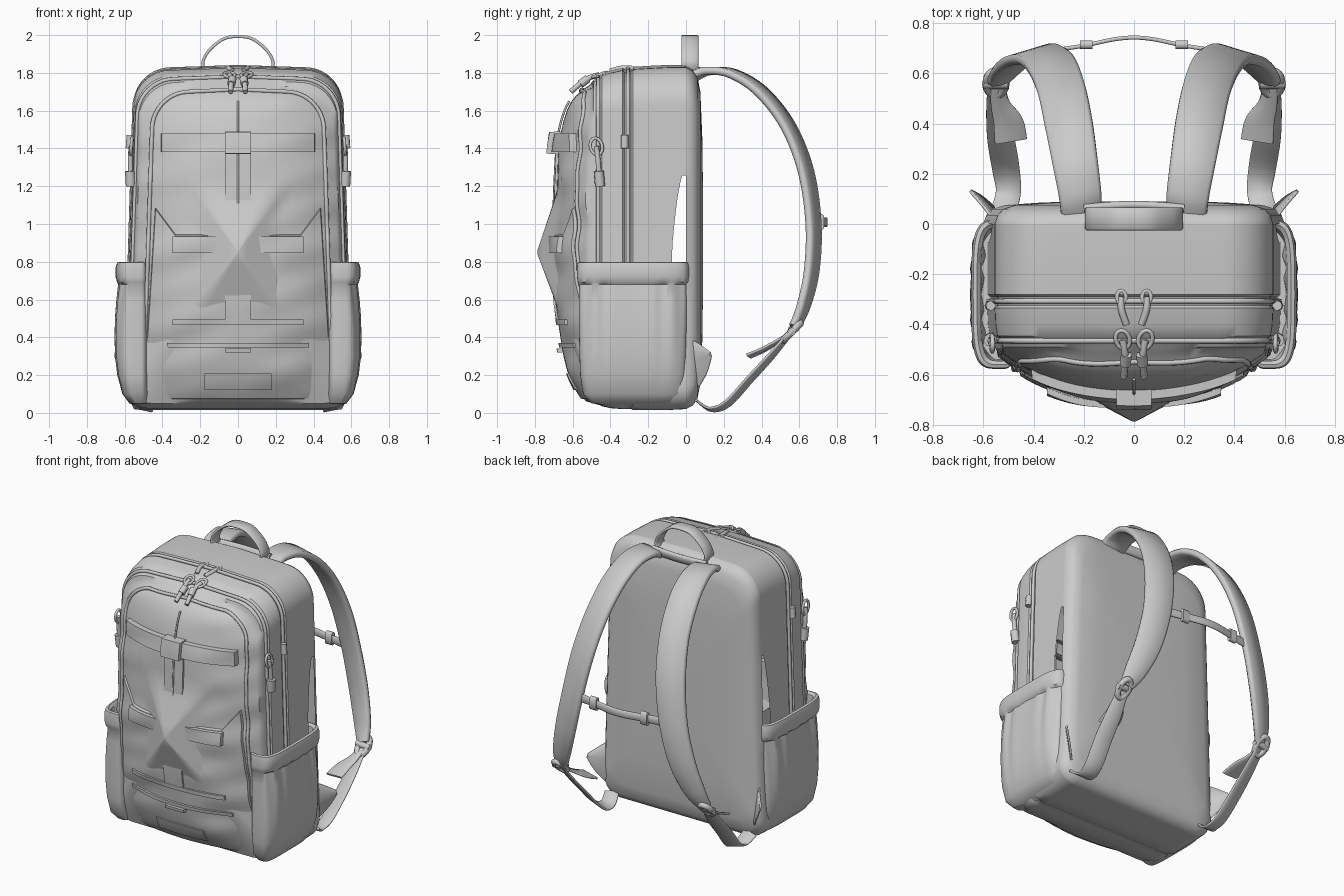
import bpy, bmesh, math
from mathutils import Vector

if "Cube" in bpy.data.objects:
    bpy.data.objects.remove(bpy.data.objects["Cube"])


def mesh(name, verts, faces, angle=40):
    me = bpy.data.meshes.new(name)
    me.from_pydata([tuple(v) for v in verts], [], faces)
    bm = bmesh.new()
    bm.from_mesh(me)
    bmesh.ops.recalc_face_normals(bm, faces=bm.faces)
    bm.to_mesh(me)
    bm.free()
    me.shade_smooth()
    me.set_sharp_from_angle(angle=math.radians(angle))
    ob = bpy.data.objects.new(name, me)
    bpy.context.collection.objects.link(ob)
    return ob


def loft(name, rings, caps=True, skip=None, angle=40):
    n = len(rings[0])
    verts = [v for r in rings for v in r]
    faces = []
    for i in range(len(rings) - 1):
        for j in range(n):
            k = (j + 1) % n
            f = (i*n + j, i*n + k, (i+1)*n + k, (i+1)*n + j)
            if not (skip and skip(i, [verts[q] for q in f])):
                faces.append(f)
    if caps:
        faces += [tuple(range(n)), tuple(range(len(verts) - n, len(verts)))]
    return mesh(name, verts, faces, angle)


def spline(pts, n=8):
    out = []
    for i in range(len(pts) - 1):
        a, b, c, d = pts[max(i-1, 0)], pts[i], pts[i+1], pts[min(i+2, len(pts)-1)]
        for k in range(n):
            t = k / n
            out.append(tuple(.5*(2*q + (r-p)*t + (2*p-5*q+4*r-s)*t*t + (3*q-p-3*r+s)*t**3)
                             for p, q, r, s in zip(a, b, c, d)))
    return out + [tuple(pts[-1])]


def ribbon(name, pts, side, thick, n=8):
    """Sweep a rounded strip along points (x, y, z, width)."""
    P = spline(pts, n)
    rings = []
    for i, p in enumerate(P):
        t = (Vector(P[min(i+1, len(P)-1)][:3]) - Vector(P[max(i-1, 0)][:3])).normalized()
        s = Vector(side)
        s = (s - t*s.dot(t)).normalized()
        u, w, h, c = t.cross(s), p[3]/2, thick/2, Vector(p[:3])
        e = min(h, w) * .6
        prof = [(-w, -h+e), (-w+e, -h), (0, -h), (w-e, -h), (w, -h+e),
                (w, h-e), (w-e, h), (0, h), (-w+e, h), (-w, h-e)]
        rings.append([c + s*a + u*b for a, b in prof])
    return loft(name, rings, angle=60)


def tube(name, pts, r, closed=False):
    cu = bpy.data.curves.new(name, 'CURVE')
    cu.dimensions, cu.bevel_depth, cu.bevel_resolution, cu.use_fill_caps = '3D', r, 2, True
    sp = cu.splines.new('POLY')
    sp.points.add(len(pts) - 1)
    for q, p in zip(sp.points, pts):
        q.co = (*p, 1)
    sp.use_cyclic_u, sp.use_smooth = closed, True
    ob = bpy.data.objects.new(name, cu)
    bpy.context.collection.objects.link(ob)
    return ob


# Shape of the front face: side profile plus sideways curve and cloth folds
PROFILE = spline([(0, -.46), (.06, -.53), (.2, -.605), (.4, -.65), (.7, -.685), (1, -.69),
                  (1.3, -.68), (1.5, -.66), (1.66, -.6), (1.76, -.48), (1.85, -.4)])


def front(x, z):
    for a, b in zip(PROFILE, PROFILE[1:]):
        if z <= b[0]:
            break
    y = a[1] + (b[1]-a[1]) * (z-a[0]) / (b[0]-a[0])
    fold = .006*math.sin(17*z + 7*abs(x)) + .004*math.sin(31*z - 9*x)
    return y + .14*(abs(x)/.5)**2.5 + fold*min(1, 4*abs(x))


def half_outline(inset, zt, zb=.02):
    """Right half of the pack's front outline, bottom centre to top centre."""
    wb, wt, rb, rt = .6-inset, .555-inset, .12, .2
    pts = [((wb-rb)*i/10, zb) for i in range(10)]
    for i in range(8):
        a = math.pi/2*i/8
        pts.append((wb-rb + rb*math.sin(a), zb+rb - rb*math.cos(a)))
    for i in range(36):
        t = i/36
        pts.append((wb + (wt-wb)*t, zb+rb + (zt-rt-zb-rb)*t))
    for i in range(10):
        a = math.pi/2*i/10
        pts.append((wt-rt + rt*math.cos(a), zt-rt + rt*math.sin(a)))
    return pts + [((wt-rt)*(1 - i/10), zt + .012*i/10) for i in range(11)]


def outline(*a):
    h = half_outline(*a)
    return h + [(-x, z) for x, z in h[-2:0:-1]]


# Main body: back panel, side walls with zip grooves, domed front
rings = []
for s, y in [(.01, .09), (.3, .09), (.6, .086), (.85, .076), (.94, .06), (.98, .035)]:
    rings.append([(x*s, y, .9 + (z-.9)*s) for x, z in outline(0, 1.83)])
gap = len(rings)
for y, ins, zt, zb in [(0, 0, 1.83, .02), (-.003, 0, 1.83, .02), (-.1, 0, 1.83, .015),
                       (-.2, 0, 1.825, .015), (-.28, 0, 1.82, .015), (-.29, .012, 1.808, .02),
                       (-.325, .012, 1.805, .02), (-.335, 0, 1.815, .02), (-.4, .003, 1.8, .025),
                       (-.445, .01, 1.785, .035), (-.455, .024, 1.77, .04), (-.49, .03, 1.75, .05)]:
    rings.append([(x, y, z) for x, z in outline(ins, zt, zb)])
in_gap = lambda x, z: abs(x) > .5 and .6 < z < 1.28
rings[gap+1] = [(x, y - .07*min(1, math.sqrt((1.28-z)/.4)) if in_gap(x, z) else y, z)
                for x, y, z in rings[gap+1]]
for s in [.985, .96, .93, .89, .84, .78, .7, .62, .54, .45, .36, .27, .18, .09, .01]:
    ring = [(x*s, .85 + (z-.85)*s) for x, z in outline(.03, 1.74, .05)]
    rings.append([(x, min(front(x, z), -.49 - .3*(1-s)), z) for x, z in ring])
loft("pack_body", rings,
     skip=lambda i, f: i == gap and all(in_gap(v[0], v[2]) for v in f))

# Zip piping arching over the pack
for name, y, ins, zt in [("rear_zip", -.307, .006, 1.811), ("front_zip", -.465, .022, 1.768)]:
    h = [(x, z) for x, z in half_outline(ins, zt) if z > .6]
    tube(name, [(x, y, z) for x, z in h + [(-x, z) for x, z in h[-2::-1]]], .011)
rim = [(x, z) for x, z in half_outline(.1, 1.7) if z > .3]
tube("front_panel_piping", [(x, front(x, z) - .004, z) for x, z in
                            rim + [(-x, z) for x, z in rim[-2::-1]]], .011)


# Panels and bands laid on the front face
def patch(name, wb, z0, wt, z1, off, nx=24, nz=12, ear=0):
    us = [0, .006] + [i/nx for i in range(1, nx)] + [.994, 1]
    vs = [0, .02] + [i/nz for i in range(1, nz)] + [.98, 1]
    verts, faces, m = [], [], len(us)
    for v in vs:
        for u in us:
            x = (2*u - 1)*(wb + (wt-wb)*v)
            z = z0 + (z1 - z0 + ear*max(0, abs(2*u-1) - .75)*4)*v
            edge = u in (0, 1) or v in (0, 1)
            verts.append((x, front(x, z) + (.015 if edge else -off), z))
    for i in range(len(vs) - 1):
        faces += [(i*m+j, i*m+j+1, (i+1)*m+j+1, (i+1)*m+j) for j in range(m-1)]
    mesh(name, verts, faces)


for args in [("front_pocket", .49, .3, .44, .95, .015, 32, 20, .15),
             ("front_base_panel", .52, .07, .39, .36, .016),
             ("upper_band", .41, 1.38, .41, 1.48, .035, 24, 4),
             ("lower_band", .35, .845, .35, .935, .04, 24, 4),
             ("upper_band_buckle", .07, 1.37, .07, 1.49, .062, 6, 4),
             ("lower_band_buckle", .065, .85, .065, .95, .056, 6, 4),
             ("pocket_trim", .35, .465, .35, .495, .028, 24, 3),
             ("base_trim", .38, .345, .38, .37, .03, 24, 3),
             ("base_tag", .07, .32, .07, .342, .045, 6, 3),
             ("base_patch", .18, .12, .18, .21, .026, 12, 5),
             ("centre_strip_lower", .07, .48, .07, .86, .026, 6, 14),
             ("centre_strip_upper", .07, .93, .07, 1.4, .012, 6, 14)]:
    patch(*args)
tube("centre_seam", [(0, front(0, z/40) - .012, z/40) for z in range(38, 67)], .006)

# Side pockets with elastic hem and gathers
POCKET = [(.03, .5, .02), (.05, .575, .22), (.1, .612, .265), (.2, .638, .28), (.3, .649, .284),
          (.4, .65, .286), (.5, .647, .287), (.6, .638, .287), (.68, .628, .286), (.692, .64, .294),
          (.72, .648, .297), (.77, .648, .297), (.795, .64, .293), (.8, .625, .28), (.785, .61, .265),
          (.68, .6, .26)]
for sx, side in [(1, "right"), (-1, "left")]:
    rings = []
    for z, xo, hy in POCKET:
        ring = []
        for k in range(96):
            a = math.tau*k/96
            c, s = math.cos(a), math.sin(a)
            px = .53 + (xo-.53)*math.copysign(abs(c)**.5, c) if c > 0 else .53 - .06*abs(c)**.5
            py = -.28 + hy*math.copysign(abs(s)**.5, s)
            if .15 < z < .69 and c > 0:
                px += .007*math.sin(py*62)*(z-.1)/.6
            ring.append((sx*px, py, z))
        rings.append(ring)
    loft(side + "_side_pocket", rings)

    # Shoulder strap, adjuster and lower webbing
    M = lambda pts: [(sx*p[0], *p[1:]) for p in pts]
    ribbon(side + "_shoulder_strap", M([
        (.21, .04, 1.78, .16), (.215, .12, 1.81, .17), (.235, .25, 1.795, .18), (.26, .4, 1.7, .19),
        (.29, .54, 1.52, .19), (.33, .635, 1.28, .19), (.38, .675, 1.0, .18), (.44, .665, .75, .17),
        (.5, .62, .56, .14), (.54, .57, .45, .09)]), (sx, -.3, 0), .042)
    ribbon(side + "_lower_webbing", M([
        (.55, .55, .42, .07), (.54, .45, .3, .1), (.53, .34, .18, .11), (.51, .22, .05, .11),
        (.5, .13, .02, .1), (.52, .05, .07, .1)]), (sx, -.25, .2), .014)
    ribbon(side + "_webbing_tail", M([
        (.55, .55, .42, .05), (.53, .47, .37, .08), (.5, .4, .33, .12), (.49, .33, .3, .13)]),
        (sx, -.2, .1), .014)
    ribbon(side + "_webbing_anchor", M([
        (.55, .03, .27, .28), (.6, .085, .29, .17), (.65, .13, .31, .03)]), (0, -.2, 1), .012)
    loop = [(sx*(.55 + .035*math.cos(t)), .56 + .045*math.sin(t), .43 + .045*math.sin(t))
            for t in [math.tau*i/16 for i in range(16)]]
    tube(side + "_strap_buckle", loop, .02, True)
    tube(side + "_strap_buckle_bar", M([(.5, .56, .44), (.6, .56, .43)]), .022)

    # Zip pulls on the sides and on top
    def pull(name, pts, r):
        c = Vector(pts[0])
        d = (Vector(pts[1]) - c).normalized()
        p = Vector((0, 1, 0)) if abs(d.z) > .8 else Vector((1, 0, 0))
        tube(name + "_ring", [c + d*r*1.4*math.cos(t) + p*r*math.sin(t)
                              for t in [math.tau*i/14 for i in range(14)]], .009, True)
        tube(name + "_tab", spline(pts, 4), .014)
    pull(side + "_front_zip_pull", M([(.565, -.475, 1.41), (.57, -.465, 1.33), (.565, -.455, 1.2)]), .032)
    tube(side + "_front_zip_grip", M([(.572, -.462, 1.28), (.567, -.455, 1.2)]), .027)
    tube(side + "_rear_zip_pull", M([(.57, -.325, 1.47), (.575, -.325, 1.4)]), .02)
    pull(side + "_top_zip_pull", M([(.045, -.46, 1.79), (.035, -.53, 1.765), (.04, -.61, 1.7)]), .028)
    tube(side + "_top_zip_grip", M([(.03, -.52, 1.77), (.035, -.56, 1.74)]), .022)
    pull(side + "_top_rear_pull", M([(.05, -.29, 1.825), (.05, -.34, 1.825), (.03, -.4, 1.81)]), .018)

# Carry handle, its base, and the chest strap
ribbon("carry_handle", [(x*.95, .02, z, .09) for x, z in
       [(-.19, 1.82), (-.195, 1.86), (-.16, 1.92), (-.08, 1.98), (0, 1.992),
        (.08, 1.98), (.16, 1.92), (.195, 1.86), (.19, 1.82)]], (0, 1, 0), .016)
ribbon("handle_base", [(-.2, .06, 1.8, .06), (0, .072, 1.8, .06), (.2, .06, 1.8, .06)], (0, .3, 1), .03)
ribbon("chest_strap", [(-.33, .69, 1.01, .06), (-.2, .71, 1.01, .05), (-.08, .735, 1.01, .05),
                       (0, .742, 1.01, .05), (.08, .735, 1.01, .05), (.2, .71, 1.01, .05),
                       (.33, .69, 1.01, .06)], (0, 0, 1), .016)
for x in (-.19, .19):
    ribbon("chest_strap_slider", [(x-.025, .714, 1.01, .085), (x+.025, .714, 1.01, .085)], (0, 0, 1), .035)
